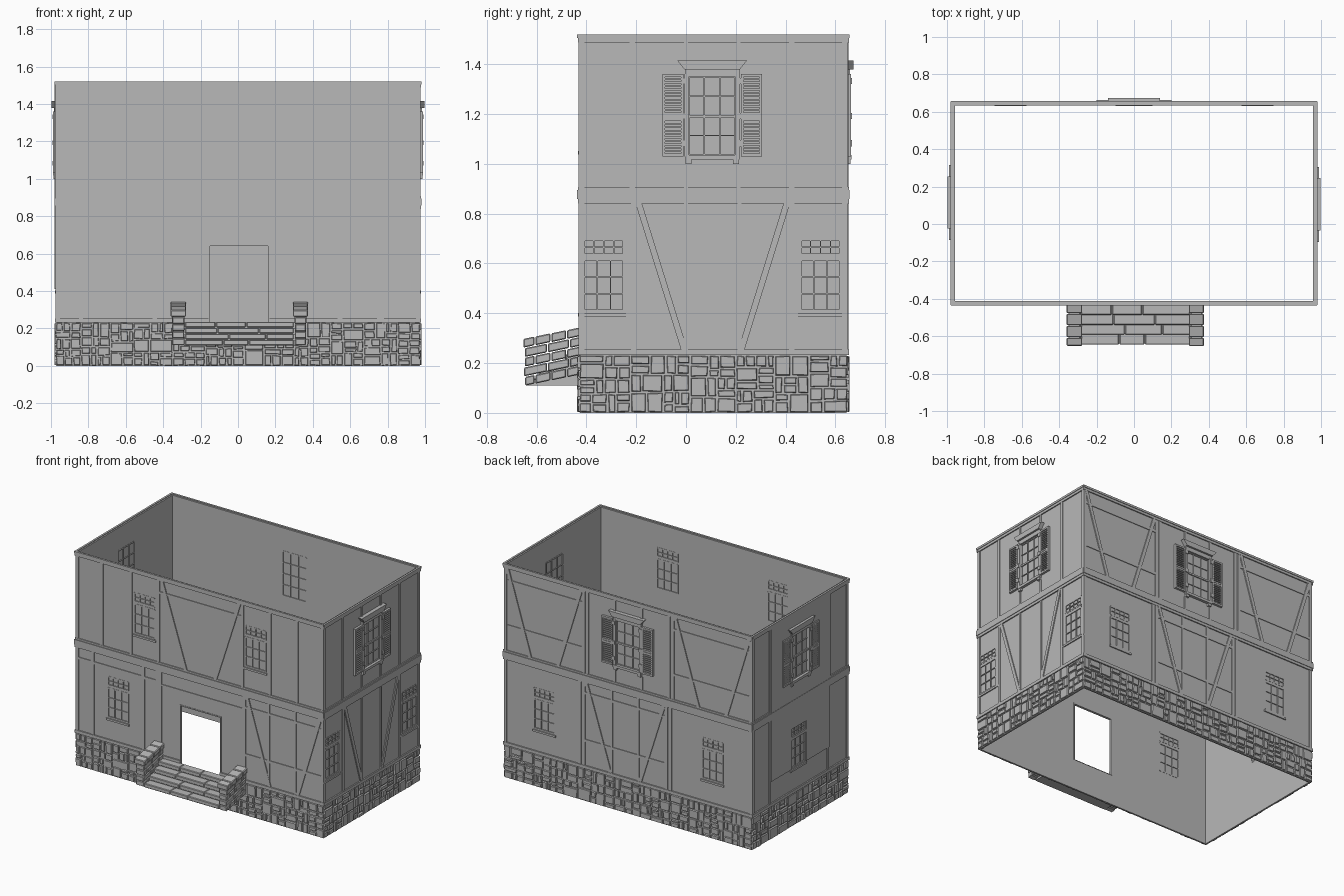
import bpy, bmesh, math, random
from mathutils import Vector

if "Cube" in bpy.data.objects:
    bpy.data.objects.remove(bpy.data.objects["Cube"])

random.seed(4)
grey = bpy.data.materials.new("plain_grey")
grey.diffuse_color = (0.48, 0.48, 0.48, 1)
grey.use_nodes = True
grey.node_tree.nodes["Principled BSDF"].inputs["Base Color"].default_value = grey.diffuse_color

# Wall frames: u runs along the wall, d points outward
FRAMES = {
    "front": lambda u, d, z: (u, -0.425 - d, z),
    "back": lambda u, d, z: (u, 0.645 + d, z),
    "right": lambda u, d, z: (0.97 + d, u, z),
    "left": lambda u, d, z: (-0.97 - d, u, z),
}
SPAN = {"front": (-0.975, 0.975), "back": (-0.975, 0.975),
        "right": (-0.43, 0.65), "left": (-0.43, 0.65)}
parts = {}


def part(name):
    return parts.setdefault(name, bmesh.new())


def prism(name, wall, pts, d0, d1, taper=0.0):
    """Extrude a (u, z) polygon from depth d0 to d1, shrinking the outer face by taper."""
    bm, f = part(name), FRAMES[wall]
    cu = sum(p[0] for p in pts) / len(pts)
    cz = sum(p[1] for p in pts) / len(pts)

    def shrink(v, c):
        return v - math.copysign(min(taper, abs(v - c) * 0.5), v - c)
    a = [bm.verts.new(f(u, d0, z)) for u, z in pts]
    b = [bm.verts.new(f(shrink(u, cu), d1, shrink(z, cz))) for u, z in pts]
    n = len(pts)
    bm.faces.new(a)
    bm.faces.new(b[::-1])
    for i in range(n):
        bm.faces.new((a[i], b[i], b[(i + 1) % n], a[(i + 1) % n]))


def box(name, wall, u0, u1, z0, z1, d0, d1, taper=0.0):
    prism(name, wall, [(u0, z0), (u1, z0), (u1, z1), (u0, z1)], d0, d1, taper)


def post(wall, u, z0, z1, w=0.022):
    box("timber_posts", wall, u - w / 2, u + w / 2, z0, z1, -0.002, 0.006)


def rail(wall, u0, u1, z, h=0.018):
    box("timber_rails", wall, u0, u1, z - h / 2, z + h / 2, -0.002, 0.005)


def brace(wall, top, bottom, w=0.026):
    (ua, za), (ub, zb) = top, bottom
    prism("timber_braces", wall, [(ua - w / 2, za), (ua + w / 2, za),
                                  (ub + w / 2, zb), (ub - w / 2, zb)], -0.002, 0.007)


def braced_panel(wall, u0, u1, z0, z1, posts=(), rails=()):
    """Panel with a pair of braces leaning inward toward the bottom."""
    lean = (u1 - u0) * 0.29
    brace(wall, (u0 + 0.02, z1), (u0 + 0.02 + lean, z0))
    brace(wall, (u1 - 0.02, z1), (u1 - 0.02 - lean, z0))
    for u in posts:
        post(wall, u, z0, z1, 0.016)
    for z in rails:
        rail(wall, u0, u1, z)


def wall_sheet(name, wall, u0, u1, z0, z1, holes, d):
    """Flat wall made of a grid of quads with rectangular openings left out."""
    bm, f = part(name), FRAMES[wall]
    us = sorted({u0, u1, *[h[0] for h in holes], *[h[1] for h in holes]})
    zs = sorted({z0, z1, *[h[2] for h in holes], *[h[3] for h in holes]})
    grid = {(u, z): [bm.verts.new(f(u, e, z)) for e in d] for u in us for z in zs}

    def solid(i, j):
        if not (0 <= i < len(us) - 1 and 0 <= j < len(zs) - 1):
            return False
        u, z = (us[i] + us[i + 1]) / 2, (zs[j] + zs[j + 1]) / 2
        return not any(h[0] < u < h[1] and h[2] < z < h[3] for h in holes)
    for i in range(len(us) - 1):
        for j in range(len(zs) - 1):
            if not solid(i, j):
                continue
            c = [grid[us[i + a], zs[j + b]] for a, b in ((0, 0), (1, 0), (1, 1), (0, 1))]
            for s in (0, 1):
                bm.faces.new([v[s] for v in c])
            for k, (a, b) in enumerate(((0, -1), (1, 0), (0, 1), (-1, 0))):
                if not solid(i + a, j + b):
                    p, q = c[k], c[(k + 1) % 4]
                    bm.faces.new((p[0], q[0], q[1], p[1]))


def lattice(wall, u0, u1, z0, z1, cols, rows, t=0.005):
    """Glass pane with a raised frame and glazing bars on both faces."""
    box("window_panes", wall, u0, u1, z0, z1, -0.008, -0.005)
    for i in range(cols + 1):
        u, w = u0 + (u1 - u0) * i / cols, t * (2 if i in (0, cols) else 1) / 2
        box("window_bars", wall, u - w, u + w, z0, z1, -0.0135, 0.0015)
    for j in range(rows + 1):
        z, w = z0 + (z1 - z0) * j / rows, t * (2 if j in (0, rows) else 1) / 2
        box("window_bars", wall, u0, u1, z - w, z + w, -0.0135, 0.0015)


def plain_window(wall, c, z0):
    """Casement with a barred light above; returns its openings."""
    h = 0.08
    lattice(wall, c - h, c + h, z0, z0 + 0.205, 3, 3)
    lattice(wall, c - h, c + h, z0 + 0.225, z0 + 0.285, 4, 2)
    box("window_sills", wall, c - h - 0.01, c + h + 0.01, z0 - 0.022, z0 - 0.008, -0.002, 0.008)
    return [(c - h, c + h, z0, z0 + 0.205), (c - h, c + h, z0 + 0.225, z0 + 0.285)]


def shuttered_window(wall, c):
    """Sash window with slatted shutters, cornice and sill; returns its opening."""
    lattice(wall, c - 0.095, c + 0.095, 1.035, 1.35, 3, 4)
    for s in (-1, 1):
        box("window_casings", wall, c + s * 0.102 - 0.01, c + s * 0.102 + 0.01, 1.03, 1.36, -0.002, 0.016)
        a, b = sorted((c + s * 0.115, c + s * 0.2))
        for u in (a, b - 0.01):
            box("shutters", wall, u, u + 0.01, 1.03, 1.36, 0.002, 0.018)
        for z in (1.03, 1.178, 1.192, 1.348):
            box("shutters", wall, a, b, z, z + 0.012, 0.002, 0.018)
        for k in range(22):
            z = 1.047 + k * 0.0138
            box("shutter_slats", wall, a + 0.008, b - 0.008, z, z + 0.007, 0.004, 0.014)
        for z in (1.07, 1.18, 1.32):
            box("shutter_hinges", wall, c + s * 0.108 - 0.012, c + s * 0.108 + 0.012, z, z + 0.025, 0.01, 0.022)
        for z0, z1 in ((0.905, 1.0), (1.41, 1.49)):
            post(wall, c + s * 0.105, z0, z1, 0.016)
        box("sill_brackets", wall, c + s * 0.095 - 0.012, c + s * 0.095 + 0.012, 1.0, 1.025, -0.002, 0.016)
    box("window_casings", wall, c - 0.11, c + 0.11, 1.018, 1.036, -0.002, 0.02)
    box("window_casings", wall, c - 0.11, c + 0.11, 1.35, 1.38, -0.002, 0.014)
    box("window_casings", wall, c - 0.095, c + 0.095, 1.185, 1.197, -0.002, 0.006)
    prism("window_cornices", wall, [(c - 0.11, 1.378), (c + 0.11, 1.378), (c + 0.14, 1.415), (c - 0.14, 1.415)],
          -0.002, 0.028)
    return [(c - 0.095, c + 0.095, 1.035, 1.35)]


def stones(wall, u0, u1, z0, z1):
    """Split a strip at random into fieldstones with joints between them."""
    w, h = u1 - u0, z1 - z0
    if w > 0.13 or h > 0.09 or (w * h > 0.0035 and random.random() < 0.75):
        t = random.uniform(0.33, 0.67)
        if w > h * 1.15:
            m = u0 + w * t
            stones(wall, u0, m, z0, z1)
            stones(wall, m, u1, z0, z1)
        else:
            m = z0 + h * t
            stones(wall, u0, u1, z0, m)
            stones(wall, u0, u1, m, z1)
        return
    g = 0.002
    pts = [(u + su * (g + random.uniform(0, 0.004)), z + sz * (g + random.uniform(0, 0.003)))
           for u, z, su, sz in ((u0, z0, 1, 1), (u1, z0, -1, 1), (u1, z1, -1, -1), (u0, z1, 1, -1))]
    prism("foundation_stones", wall, pts, -0.002, random.uniform(0.006, 0.012), 0.003)


# Windows and openings of each wall
holes = {
    "front": [(-0.15, 0.16, 0.22, 0.64)] + plain_window("front", -0.645, 0.41)
    + plain_window("front", -0.435, 1.06) + plain_window("front", 0.435, 1.06),
    "back": plain_window("back", -0.66, 0.41) + plain_window("back", 0.66, 0.41) + shuttered_window("back", 0.0),
    "right": plain_window("right", -0.33, 0.41) + plain_window("right", 0.54, 0.41) + shuttered_window("right", 0.105),
    "left": plain_window("left", 0.13, 0.41) + shuttered_window("left", 0.115),
}

# Walls, foundation and horizontal trim
for wall, (a, b) in SPAN.items():
    wall_sheet(wall + "_wall", wall, a + 0.005, b - 0.005, 0, 1.515, holes[wall], (-0.012, 0))
    stones(wall, a, b, 0, 0.232)
    for z0, z1, d in ((0.232, 0.254, 0.009), (0.84, 0.858, 0.008), (0.858, 0.895, 0.012),
                      (0.895, 0.907, 0.007), (1.488, 1.505, 0.008), (1.505, 1.52, 0.012)):
        spans = [(a, -0.15), (0.16, b)] if wall == "front" and z0 < 0.3 else [(a - 0.004, b + 0.004)]
        for u0, u1 in spans:
            box("trim_bands", wall, u0, u1, z0, z1, -0.002, d)
    for u in (a + 0.012, b - 0.012):
        post(wall, u, 0.25, 0.84)
        post(wall, u, 0.905, 1.49)
wall_sheet("left_bay_panel", "left", -0.21, 0.44, 0.87, 1.52, holes["left"], (0, 0.01))

# Lower storey timbers
LO, HI = (0.25, 0.842), (0.905, 1.49)
for wall, us in {"front": (-0.84, -0.445, -0.335, -0.31, 0.35), "back": (-0.3, -0.33, 0.35, 0.38),
                 "right": (-0.21, 0.425), "left": (-0.2, 0.45)}.items():
    for u in us:
        post(wall, u, *LO)
rail("front", -0.96, -0.34, 0.765)
rail("front", -0.3, 0.35, 0.75, 0.01)
for a, b in ((-0.43, -0.21), (0.43, 0.65)):
    rail("right", a, b, 0.395, 0.01)
braced_panel("front", 0.35, 0.965, *LO, (0.54, 0.75), (0.765, 0.43))
braced_panel("back", -0.3, 0.35, *LO, (-0.08, 0.13), (0.765, 0.43))
braced_panel("right", -0.21, 0.425, *LO, (0.0, 0.215))

# Upper storey timbers
for wall, us in {"front": (-0.77, -0.54, -0.325, 0.335, 0.55, 0.76), "back": (-0.35, -0.32, 0.32, 0.35),
                 "right": (-0.215, 0.425), "left": (-0.215, 0.445)}.items():
    for u in us:
        post(wall, u, *HI)
braced_panel("front", -0.32, 0.33, *HI, (), (1.4,))
for a, b in ((-0.97, -0.35), (0.35, 0.97)):
    braced_panel("back", a, b, *HI, (), (1.4, 1.08))

# Door lining
for u0, u1, z0, z1 in ((-0.158, -0.15, 0.22, 0.648), (0.16, 0.168, 0.22, 0.648), (-0.158, 0.168, 0.64, 0.648)):
    box("door_frame", "front", u0, u1, z0, z1, -0.014, 0.003)

# Entrance steps: four treads split into slabs
for i in range(4):
    z0, z1 = 0.11 + i * 0.032, 0.139 + i * 0.032
    out = 0.22 - i * 0.053
    box("step_core", "front", -0.29, 0.305, 0.11, z1 - 0.004, 0, out - 0.006)
    cuts = [-0.285] + [-0.285 + 0.19 * k + random.uniform(-0.06, 0.06) for k in (1, 2)] + [0.3]
    for u0, u1 in zip(cuts, cuts[1:]):
        box("step_slabs", "front", u0 + 0.002, u1 - 0.002, z0, z1, max(out - 0.07, 0), out)

# Side walls of the steps: courses of stone rising toward the house
for x0, x1 in ((-0.352, -0.286), (0.302, 0.366)):
    for row in range(5):
        z0, z1 = 0.108 + row * 0.0385, 0.143 + row * 0.0385
        e = 0.008 if row == 4 else random.uniform(-0.004, 0.002)
        n = 3 if row % 2 else 4
        ys = [-0.655 + random.uniform(0, 0.012)] + [
            -0.655 + 0.23 * (k - (0 if row % 2 else 0.4)) / (n - 0.4) + 0.01 for k in range(1, n)] + [-0.425]
        for y0, y1 in zip(ys, ys[1:]):
            r0, r1 = 0.2 * (y0 + 0.655), 0.2 * (y1 + 0.655)
            prism("step_side_stones", "right",
                  [(y0 + 0.002, z0 + r0), (y1 - 0.002, z0 + r1), (y1 - 0.002, z1 + r1), (y0 + 0.002, z1 + r0)],
                  x0 - e - 0.97, x1 + e - 0.97)

# Turn every part into an object
for name, bm in parts.items():
    bmesh.ops.recalc_face_normals(bm, faces=bm.faces)
    me = bpy.data.meshes.new(name)
    bm.to_mesh(me)
    bm.free()
    me.materials.append(grey)
    ob = bpy.data.objects.new(name, me)
    bpy.context.collection.objects.link(ob)
    if name in ("step_slabs", "step_side_stones"):
        bev = ob.modifiers.new("worn_edges", "BEVEL")
        bev.width, bev.segments = 0.004, 1
